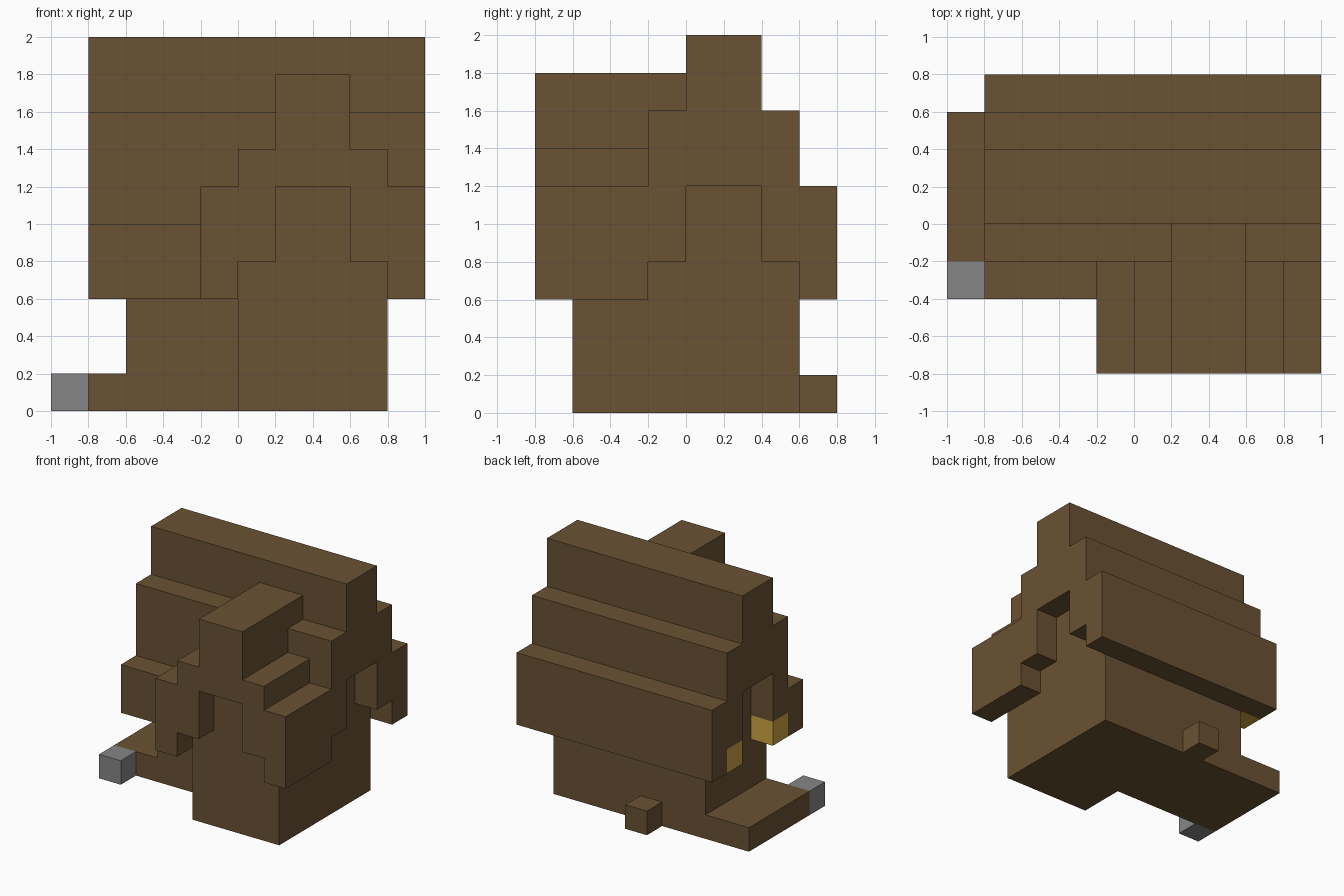
import bpy
import bmesh

cube = bpy.data.objects.get("Cube")
if cube:
    bpy.data.objects.remove(cube, do_unlink=True)

U = 0.2  # one block; all sizes below are in blocks


def material(name, r, g, b):
    m = bpy.data.materials.new(name)
    m.use_nodes = True
    m.diffuse_color = (r, g, b, 1)
    m.node_tree.nodes["Principled BSDF"].inputs["Base Color"].default_value = (r, g, b, 1)
    return m


brown = material("brown wood", 0.144, 0.084, 0.033)
grey = material("grey stone", 0.24, 0.24, 0.24)
yellow = material("golden yellow", 0.6, 0.36, 0.053)


def extrude(name, profile, axis, start, end, mat=brown):
    """Extrude a (side, height) profile along the x or y axis."""
    bm = bmesh.new()

    def point(side, height, along):
        p = (along, side, height) if axis == "x" else (side, along, height)
        return [c * U for c in p]

    face = bm.faces.new([bm.verts.new(point(s, h, start)) for s, h in profile])
    moved = bmesh.ops.extrude_face_region(bm, geom=[face])["geom"]
    shift = (end - start) * U
    bmesh.ops.translate(bm, verts=[v for v in moved if isinstance(v, bmesh.types.BMVert)],
                        vec=(shift, 0, 0) if axis == "x" else (0, shift, 0))
    bmesh.ops.recalc_face_normals(bm, faces=bm.faces)
    mesh = bpy.data.meshes.new(name)
    bm.to_mesh(mesh)
    bm.free()
    mesh.materials.append(mat)
    obj = bpy.data.objects.new(name, mesh)
    bpy.context.collection.objects.link(obj)
    return obj


def box(name, x, y, z, mat=brown):
    rect = [(y[0], z[0]), (y[1], z[0]), (y[1], z[1]), (y[0], z[1])]
    return extrude(name, rect, "x", x[0], x[1], mat)


# Walls with stepped gables under each roof
extrude("main_walls", [(-1, 0), (-1, 4), (0, 4), (0, 6), (2, 6), (2, 4), (3, 4), (3, 0)],
        "x", -3, 4)
extrude("front_wing_walls", [(0, 0), (0, 4), (1, 4), (1, 6), (3, 6), (3, 4), (4, 4), (4, 0)],
        "y", -3, -1)

# Main roof, running left to right
extrude("main_roof", [(-1, 4), (-1, 8), (0, 8), (0, 10), (2, 10), (2, 8), (3, 8), (3, 6),
                      (4, 6), (4, 3), (3, 3), (3, 4), (2, 4), (2, 6), (0, 6), (0, 4)],
        "x", -4, 5)
box("front_eave", (-4, -1), (-2, -1), (3, 5))

# Roof of the front wing, with its ridge meeting the main roof
half = [(3, 3), (3, 6), (2, 6), (2, 7), (1, 7), (1, 9)]
inner = [(1, 6), (1, 4), (2, 4), (2, 3)]
right = [(2 - s, h) for s, h in half]
left = [(2 + s, h) for s, h in reversed(half)]
under_left = [(2 + s, h) for s, h in reversed(inner)]
under_right = [(2 - s, h) for s, h in inner]
extrude("front_wing_roof", right + left + under_left + under_right, "y", -4, -1)
box("front_wing_ridge", (1, 3), (-1, 0), (8, 9))

# Terrace and its stone block, back step, glowing blocks under the side eaves
box("side_terrace", (-5, -3), (-1, 3), (0, 1))
box("stone_block", (-5, -4), (-2, -1), (0, 1), grey)
box("back_step", (-1, 0), (3, 4), (0, 1))
for name, y in (("front_lamp", -1), ("back_lamp", 2)):
    box(name, (-4, -3), (y, y + 1), (3, 4), yellow)
